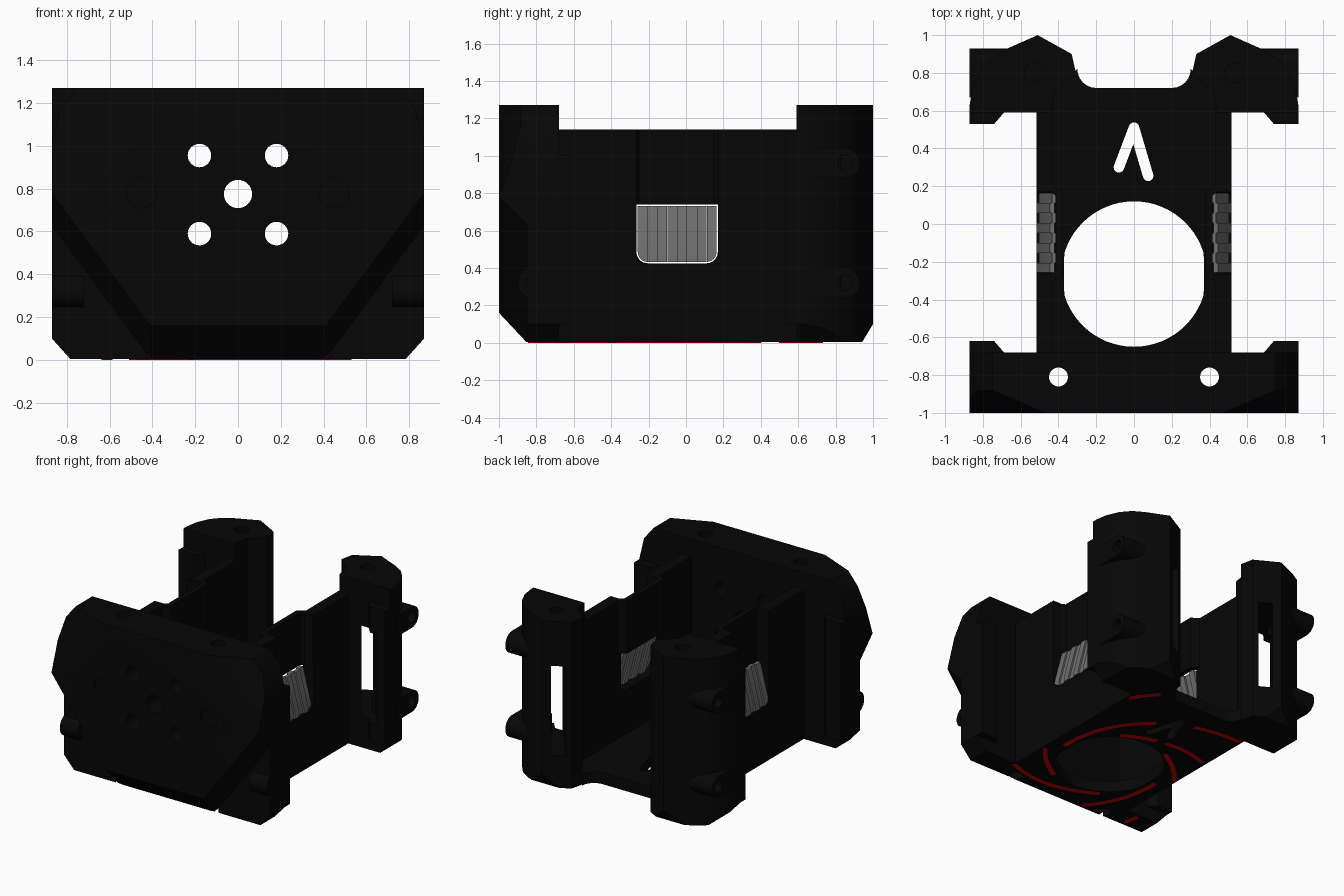
import bpy, bmesh, math
from mathutils import Vector

if "Cube" in bpy.data.objects:
    bpy.data.objects.remove(bpy.data.objects["Cube"])


def material(name, r, g, b):
    m = bpy.data.materials.new(name)
    m.diffuse_color = (r, g, b, 1)
    m.use_nodes = True
    m.node_tree.nodes["Principled BSDF"].inputs["Base Color"].default_value = m.diffuse_color
    return m


BLACK = material("black plastic", 0.0018, 0.0018, 0.0018)
GREY = material("grey slat", 0.16, 0.16, 0.16)
RED = material("red inlay", 0.6, 0.001, 0.001)


def prism(name, pts, axis, lo, hi, mat=BLACK):
    """Extrude a 2D outline along x (y,z points), y (x,z points) or z (x,y points)."""
    place = {'x': lambda a, b, t: (t, a, b), 'y': lambda a, b, t: (a, t, b),
             'z': lambda a, b, t: (a, b, t)}[axis]
    bm = bmesh.new()
    rings = [[bm.verts.new(place(a, b, t)) for a, b in pts] for t in (lo, hi)]
    bm.faces.new(rings[0])
    bm.faces.new(rings[1])
    n = len(pts)
    for i in range(n):
        j = (i + 1) % n
        bm.faces.new((rings[0][i], rings[0][j], rings[1][j], rings[1][i]))
    bmesh.ops.recalc_face_normals(bm, faces=bm.faces)
    me = bpy.data.meshes.new(name)
    bm.to_mesh(me)
    bm.free()
    me.materials.append(mat)
    ob = bpy.data.objects.new(name, me)
    bpy.context.collection.objects.link(ob)
    return ob


def arc(cx, cy, r, a0, a1, n):
    return [(cx + r * math.cos(math.radians(a0 + (a1 - a0) * i / n)),
             cy + r * math.sin(math.radians(a0 + (a1 - a0) * i / n))) for i in range(n + 1)]


def circle(cx, cy, r, n=32):
    return arc(cx, cy, r, 0, 360, n)[:-1]


def rect(a0, b0, a1, b1):
    return [(a0, b0), (a1, b0), (a1, b1), (a0, b1)]


def slice_off(ob, planes, inside):
    """Remove what lies beyond each three-point plane, away from the inside point."""
    bm = bmesh.new()
    bm.from_mesh(ob.data)
    for p in planes:
        a, b, c = map(Vector, p)
        no = (b - a).cross(c - a).normalized()
        if no.dot(Vector(inside) - a) > 0:
            no = -no
        bmesh.ops.bisect_plane(bm, geom=bm.verts[:] + bm.edges[:] + bm.faces[:],
                               plane_co=a, plane_no=no, clear_outer=True)
        bmesh.ops.holes_fill(bm, edges=[e for e in bm.edges if e.is_boundary])
    bmesh.ops.recalc_face_normals(bm, faces=bm.faces)
    bm.to_mesh(ob.data)
    bm.free()


def carve(ob, cutters, operation='DIFFERENCE'):
    bpy.context.view_layer.objects.active = ob
    for c in cutters:
        c.hide_render = True
        m = ob.modifiers.new("cut", 'BOOLEAN')
        m.operation, m.solver, m.object = operation, 'EXACT', c
        bpy.ops.object.modifier_apply(modifier=m.name)
        bpy.data.objects.remove(c)


def finish(ob, mirrored=True):
    bpy.ops.object.select_all(action='DESELECT')
    ob.select_set(True)
    bpy.context.view_layer.objects.active = ob
    if mirrored:
        ob.modifiers.new("mirror", 'MIRROR')
        bpy.ops.object.modifier_apply(modifier="mirror")
    bpy.ops.object.shade_smooth_by_angle(angle=math.radians(30))


BASE = 0.004

# Front plate: faceted face on a backing block, with bolt holes
plate = prism("front_plate", rect(-0.87, BASE, 0.87, 1.27), 'y', -1, -0.83)
backing = prism("backing", rect(-0.87, BASE, 0.87, 1.27), 'y', -.85, -0.68)
shared, facets = [], [((0, -1, .16), (1, -1, .16), (0, -.85, 0))]
for s in (-1, 1):
    shared += [((s * .47, -1, 1.27), (s * .87, -.83, 1.27), (s * .87, -1, .78)),
               ((s * .75, -1, 1.27), (s * .75, 0, 1.27), (s * .83, 0, 1.17)),
               ((s * .83, -1, 1.17), (s * .83, 0, 1.17), (s * .87, 0, 1.0)),
               ((s * .87, -1, .1), (s * .87, 0, .1), (s * .78, -1, 0))]
    facets.append(((s * .87, -1, .78), (s * .5, -1, .28), (s * .87, -.8, .58)))
slice_off(plate, shared + facets, (0, -.85, .7))
slice_off(backing, shared, (0, -.75, .7))
carve(plate, [backing], 'UNION')
holes = [prism("cutter", circle(x, z, .055), 'y', -1.2, -.5)
         for x in (-.18, .18) for z in (.59, .955)]
holes.append(prism("cutter", circle(0, .775, .066), 'y', -1.2, -.5))
for s in (-1, 1):
    holes.append(prism("cutter", circle(s * .4, -.81, .05), 'z', -.2, 1.5))
    holes.append(prism("cutter", circle(s * .45, .78, .07), 'y', -1.2, -.975))
carve(plate, holes)
finish(plate, False)

# Lips on the back of the front plate
finish(prism("front_lip", [(.68, -.69), (.74, -.62), (.87, -.62), (.87, -.69)], 'z', .1, 1.0))

# Floor with a large flat-sided round opening, a rear notch and a forked slot
notch = [(.33, .9), (.31, .81)] + arc(.2, .82, .1, 0, -90, 6)
floor = prism("floor", [(-.5, -.7), (.5, -.7), (.5, .85)] + notch
              + [(-x, y) for x, y in reversed(notch)] + [(-.5, .85)], 'z', BASE, .09)
opening = [(max(-.37, min(.37, x)), y) for x, y in circle(0, -.265, .385, 64)]


def slot(x0, y0, x1, y1, r):
    a = math.degrees(math.atan2(y1 - y0, x1 - x0))
    return prism("cutter", arc(x1, y1, r, a - 90, a + 90, 8)
                 + arc(x0, y0, r, a + 90, a + 270, 8), 'z', -.1, .3)


carve(floor, [prism("cutter", opening, 'z', -.1, .3),
              slot(-.08, .3, 0, .51, .028), slot(.075, .255, 0, .51, .028)])
finish(floor, False)


# Side walls with a window that is rounded at the bottom
def window(gap, top):
    r = .06 - gap
    return prism("cutter", arc(-.205, .485, r, 180, 270, 6) + arc(.11, .485, r, 270, 360, 6)
                 + [(.17 - gap, top), (-.265 + gap, top)], 'x', .3, .7)


wall = prism("side_wall", rect(.43, -.7, .515, .62), 'z', BASE, 1.14)
carve(wall, [window(0, 1.3)])
finish(wall)

# Inset panel above each window
finish(prism("inset_panel", [(.44, -.31), (.375, -.27), (.375, .17), (.44, .21),
                             (.44, .17), (.415, .15), (.415, -.25), (.44, -.265)],
             'z', .74, 1.14))

# Leaning grey slats in each window
for i in range(8):
    y = -.258 + i * .0528
    dx = .012 * (i % 2)
    slat = prism("window_slat", [(.497 - dx, .432), (.515 - dx, .432), (.515 - dx, .46),
                                 (.445 - dx, .732), (.42 - dx, .732)],
                 'y', y, y + .0518, GREY)
    if i in (0, 7):
        carve(slat, [window(.007, 1.3)], 'INTERSECT')
    finish(slat)


# Rear towers with a rounded outer corner, bottom chamfers, top hole and a slanted slot
def slant_slot():
    u, v = Vector((.616, -.788)), Vector((.788, .616))
    mid = Vector((.545, .774))
    corners = [mid + u * p * .7 + v * q * .05
               for p, q in ((-1, -1), (1, -1), (1, 1), (-1, 1))]
    return prism("cutter", [tuple(c) for c in corners], 'z', .25, .93)


tower = prism("rear_tower", [(.44, .59), (.87, .59), (.87, .63), (.855, .72), (.815, .81),
                             (.755, .88), (.68, .925), (.51, 1), (.33, .9), (.31, .8),
                             (.42, .7)], 'z', BASE, 1.27)
slice_off(tower, [((0, 1, .1), (1, 1, .1), (0, .94, 0)),
                  ((.87, 0, .1), (.87, 1, .1), (.78, 0, 0))], (.6, .75, .6))
carve(tower, [prism("cutter", circle(.53, .8, .05), 'z', 1.15, 1.4), slant_slot()])
finish(tower)
lip = prism("rear_lip", [(.68, .6), (.74, .53), (.87, .53), (.87, .6)], 'z', .1, 1.13)
carve(lip, [slant_slot()])
finish(lip)


# Rounded screw lugs on the outer sides
def lug(name, y, z, side, x0, back):
    outline = [(y - side * back, z - .08)] \
        + [(y + side * (a - y), b) for a, b in arc(y, z, .08, -90, 90, 12)] \
        + [(y - side * back, z + .08)]
    ob = prism(name, outline, 'x', x0, .87)
    carve(ob, [prism("cutter", circle(y, z, .042, 20), 'x', .8, 1)])
    finish(ob)


for z in (.32, .96):
    lug("rear_lug", .85, z, 1, .66, .18)
lug("front_lug", -.82, .32, -1, .72, .1)


# Red spiral inlays on the underside
def on_base(x, y):
    x = abs(x)
    if math.hypot(x - .4, y + .81) < .055 or (x < .11 and .22 < y < .545):
        return False
    if y < -.68:
        return y > -.848 and x < .78
    if y > .715:
        return .34 < x < .77 and y < .9
    return x < .51 or (y > .6 and x < .78)


bm = bmesh.new()
for arm in range(6):
    path = []
    for i in range(121):
        deg = 1.3 * i
        a = math.radians(arm * 60 - 60 + deg)
        r = .415 + .62 * (deg / 129) ** 1.9
        path.append([(rr * math.cos(a), rr * math.sin(a) - .265) for rr in (r - .018, r + .018)])
    for p, q in zip(path, path[1:]):
        quad = [p[0], p[1], q[1], q[0]]
        if all(on_base(*c) for c in quad):
            lo, hi = [[bm.verts.new((x, y, z)) for x, y in quad] for z in (0, .006)]
            bm.faces.new(lo)
            bm.faces.new(hi)
            for k in range(4):
                bm.faces.new((lo[k], lo[k - 1], hi[k - 1], hi[k]))
bmesh.ops.recalc_face_normals(bm, faces=bm.faces)
me = bpy.data.meshes.new("spiral_inlay")
bm.to_mesh(me)
bm.free()
me.materials.append(RED)
bpy.context.collection.objects.link(bpy.data.objects.new("spiral_inlay", me))
